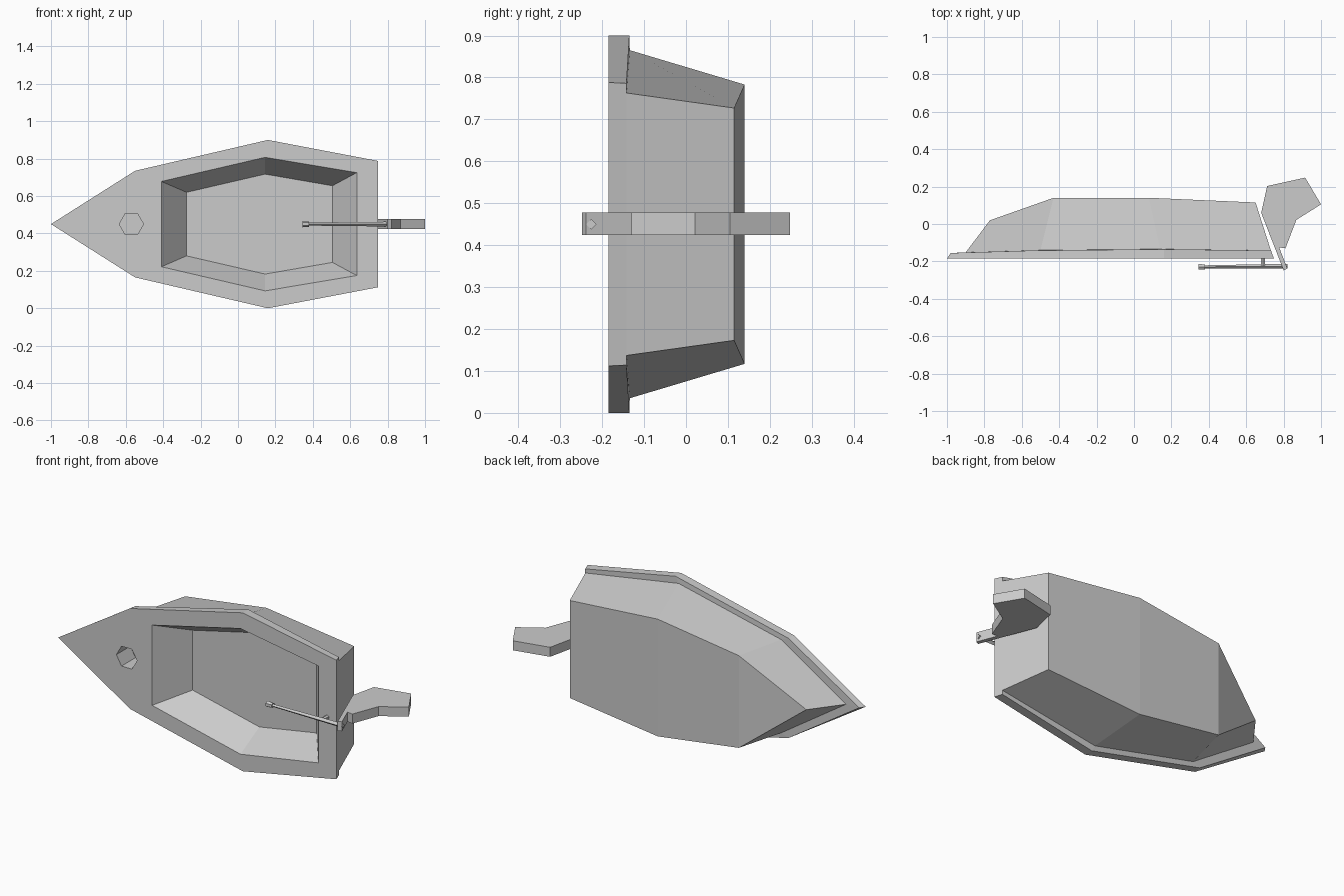
import bpy, bmesh, math
from mathutils import Vector, Matrix

if "Cube" in bpy.data.objects:
    bpy.data.objects.remove(bpy.data.objects["Cube"])

ZC = 0.45  # centreline height (boat lies on its side, deck facing -y)


def to_object(bm, name):
    bmesh.ops.recalc_face_normals(bm, faces=bm.faces)
    me = bpy.data.meshes.new(name)
    bm.to_mesh(me)
    bm.free()
    ob = bpy.data.objects.new(name, me)
    bpy.context.collection.objects.link(ob)
    return ob


def ring(bm, stations, tip=True):
    """Mirrored ring from (x, y, half width); the first is a point if tip."""
    v = [bm.verts.new((x, y, ZC + h)) for x, y, h in stations]
    low = [bm.verts.new((x, y, ZC - h)) for x, y, h in stations[1 if tip else 0:]]
    return v + low[::-1]


def bridge(bm, a, b):
    n = len(a)
    for i in range(n):
        j = (i + 1) % n
        bm.faces.new((a[i], a[j], b[j], b[i]))


def rod(name, a, b, r1, r2, sides=4):
    a, b = Vector(a), Vector(b)
    bm = bmesh.new()
    rot = (b - a).to_track_quat('Z', 'Y').to_matrix().to_4x4()
    bmesh.ops.create_cone(bm, cap_ends=True, segments=sides, radius1=r1, radius2=r2,
                          depth=(b - a).length,
                          matrix=Matrix.Translation((a + b) / 2) @ rot)
    return to_object(bm, name)


# Hull, deck rim and cockpit as one closed shell of rings
D = -0.185
bm = bmesh.new()
floor = ring(bm, [(-0.275, -0.015, 0.17), (0.145, -0.015, 0.267), (0.505, -0.015, 0.205)], False)
opening = ring(bm, [(-0.41, D, 0.228), (0.145, D, 0.357), (0.635, D, 0.275)], False)
deck = ring(bm, [(-1, D, 0), (-0.55, D, 0.285), (0.16, D, 0.45), (0.748, D, 0.338)])
rim = ring(bm, [(-0.98, -0.155, 0), (-0.545, -0.142, 0.283), (0.16, -0.135, 0.45), (0.733, -0.142, 0.336)])
top = ring(bm, [(-0.90, -0.152, 0), (-0.5, -0.14, 0.265), (0.14, -0.134, 0.415), (0.732, -0.142, 0.313)])
keel = ring(bm, [(-0.77, 0.02, 0), (-0.43, 0.14, 0.262), (0.08, 0.14, 0.333), (0.65, 0.115, 0.277)])
bm.faces.new(floor)
bridge(bm, floor, opening)
bm.faces.new((deck[0], deck[1], opening[0], opening[5], deck[6]))
for i in range(5):
    bm.faces.new((deck[i + 1], deck[i + 2], opening[i + 1], opening[i]))
for a, b in ((deck, rim), (rim, top), (top, keel)):
    bridge(bm, a, b)
bm.faces.new((keel[0], keel[1], keel[6]))
bm.faces.new((keel[1], keel[2], keel[5], keel[6]))
bm.faces.new((keel[2], keel[3], keel[4], keel[5]))
hull = to_object(bm, "hull")

# Hexagonal mast socket cut into the foredeck
cutter = rod("mast_socket_cutter", (-0.57, D - 0.1, ZC), (-0.57, -0.06, ZC), 0.065, 0.065, 6)
# turn the hexagon so that its corners point fore and aft
pts = [v.co.x for v in cutter.data.vertices]
if max(pts) + 0.57 < 0.06:
    pivot = Vector((-0.57, 0, ZC))
    cutter.data.transform(Matrix.Translation(pivot) @ Matrix.Rotation(math.pi / 6, 4, 'Y')
                          @ Matrix.Translation(-pivot))
cutter.hide_render = True
cutter.hide_viewport = True
mod = hull.modifiers.new("mast_socket", 'BOOLEAN')
mod.object = cutter
mod.operation = 'DIFFERENCE'
mod.solver = 'EXACT'

# Rudder: side profile extruded across the centreline
profile = [(0.68, 0.06), (0.712, 0.203), (0.915, 0.248), (1.0, 0.105), (0.868, 0.022),
           (0.81, -0.13), (0.776, -0.125), (0.82, -0.238), (0.80, -0.248)]
bm = bmesh.new()
face = bm.faces.new([bm.verts.new((x, y, 0.424)) for x, y in profile])
ext = bmesh.ops.extrude_face_region(bm, geom=[face])
bmesh.ops.translate(bm, vec=(0, 0, 0.054),
                    verts=[e for e in ext['geom'] if isinstance(e, bmesh.types.BMVert)])
to_object(bm, "rudder")

# Tiller with end grip and support post
rod("tiller", (0.37, -0.229, ZC), (0.82, -0.226, ZC), 0.008, 0.013)
rod("tiller_grip", (0.345, -0.229, ZC), (0.38, -0.229, ZC), 0.017, 0.015, 6)
rod("tiller_post", (0.69, -0.225, ZC), (0.69, -0.18, ZC), 0.012, 0.012, 6)
